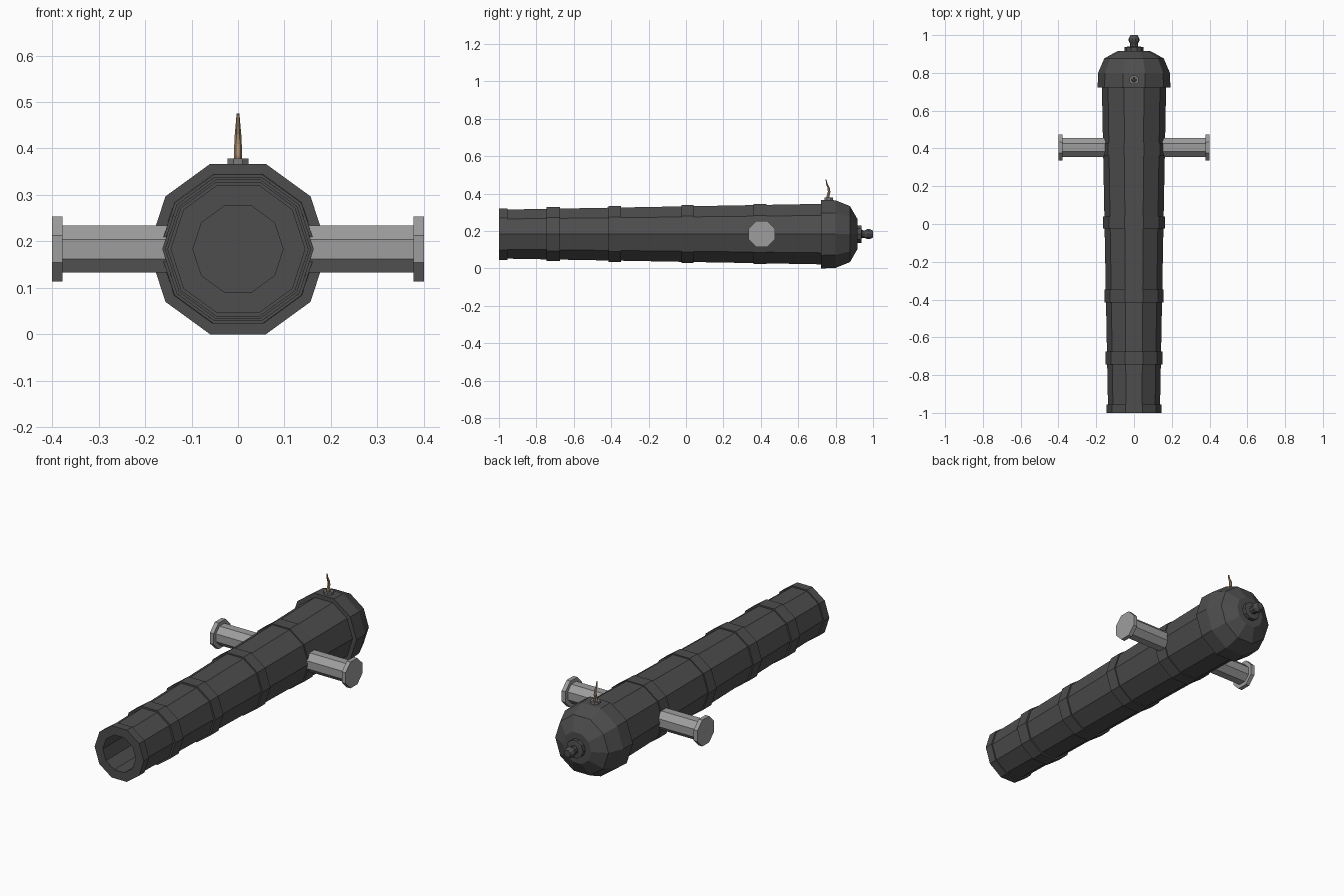
import bpy, bmesh, math
from mathutils import Vector

if "Cube" in bpy.data.objects:
    bpy.data.objects.remove(bpy.data.objects["Cube"])

CZ = 0.1835  # height of the barrel axis


def material(name, rgb):
    m = bpy.data.materials.new(name)
    m.diffuse_color = (*rgb, 1)
    m.use_nodes = True
    m.node_tree.nodes["Principled BSDF"].inputs["Base Color"].default_value = m.diffuse_color
    return m


IRON = material("dark_iron", (0.075, 0.075, 0.075))
STEEL = material("light_steel", (0.34, 0.34, 0.34))
GREY = material("vent_grey", (0.2, 0.2, 0.2))
CORD = material("fuse_tan", (0.40, 0.27, 0.16))


def loft(name, rings, u, v, sides, mat, phase=0.0):
    """Skin polygon rings given as (centre, radius); u and v span the ring plane."""
    u, v = Vector(u), Vector(v)
    bm = bmesh.new()
    loops = []
    for c, r in rings:
        angles = [phase + 2 * math.pi * i / sides for i in range(sides)]
        loops.append([bm.verts.new(Vector(c) + r * (u * math.cos(a) + v * math.sin(a)))
                      for a in angles])
    for a, b in zip(loops, loops[1:]):
        for i in range(sides):
            j = (i + 1) % sides
            bm.faces.new((a[i], a[j], b[j], b[i]))
    bm.faces.new(loops[0])
    bm.faces.new(loops[-1])
    bmesh.ops.recalc_face_normals(bm, faces=bm.faces)
    me = bpy.data.meshes.new(name)
    bm.to_mesh(me)
    bm.free()
    me.materials.append(mat)
    ob = bpy.data.objects.new(name, me)
    bpy.context.collection.objects.link(ob)
    return ob


def along_y(name, profile, sides, mat):
    return loft(name, [((0, y, CZ), r) for y, r in profile],
                (1, 0, 0), (0, 0, 1), sides, mat)


def body_radius(y):
    return 0.138 + (y + 0.955) / 1.68 * 0.032


# Barrel: bore, muzzle ring, tapering body with raised bands, rounded breech
profile = [(-0.72, 0.097), (-1.0, 0.097), (-1.0, 0.145), (-0.955, 0.145),
           (-0.955, body_radius(-0.955))]
for y0, y1, r in [(-0.745, -0.675, 0.152), (-0.415, -0.347, 0.157),
                  (-0.025, 0.04, 0.163), (0.36, 0.43, 0.169)]:
    profile += [(y0, body_radius(y0)), (y0, r), (y1, r), (y1, body_radius(y1))]
profile += [(0.722, body_radius(0.722)), (0.722, 0.193), (0.80, 0.190),
            (0.877, 0.157), (0.917, 0.084)]
along_y("barrel", profile, 10, IRON)

# Rear knob on a round base
along_y("rear_knob", [(0.91, 0.049), (0.937, 0.049), (0.94, 0.022), (0.955, 0.021),
                      (0.968, 0.028), (0.982, 0.028), (1.0, 0.019)], 10, IRON)

# Side pivots with end rims
for side, label in ((-1, "left"), (1, "right")):
    loft("pivot_" + label,
         [((side * x, 0.405, CZ), r) for x, r in
          [(0.12, 0.0547), (0.378, 0.0547), (0.378, 0.0757), (0.40, 0.0757)]],
         (0, 1, 0), (0, 0, 1), 8, STEEL, math.pi / 8)

# Vent ring and wavy fuse
VY = 0.763
loft("vent_ring", [((0, VY, z), r) for z, r in
                   [(0.355, 0.025), (0.378, 0.025), (0.378, 0.013), (0.37, 0.012)]],
     (1, 0, 0), (0, 1, 0), 8, GREY, math.pi / 8)
loft("fuse", [((0, VY + dy, z), r) for dy, z, r in
              [(-0.002, 0.365, 0.009), (-0.004, 0.385, 0.009), (0.002, 0.41, 0.008),
               (0.0, 0.43, 0.007), (-0.01, 0.452, 0.005), (-0.014, 0.475, 0.003)]],
     (1, 0, 0), (0, 1, 0), 6, CORD)
